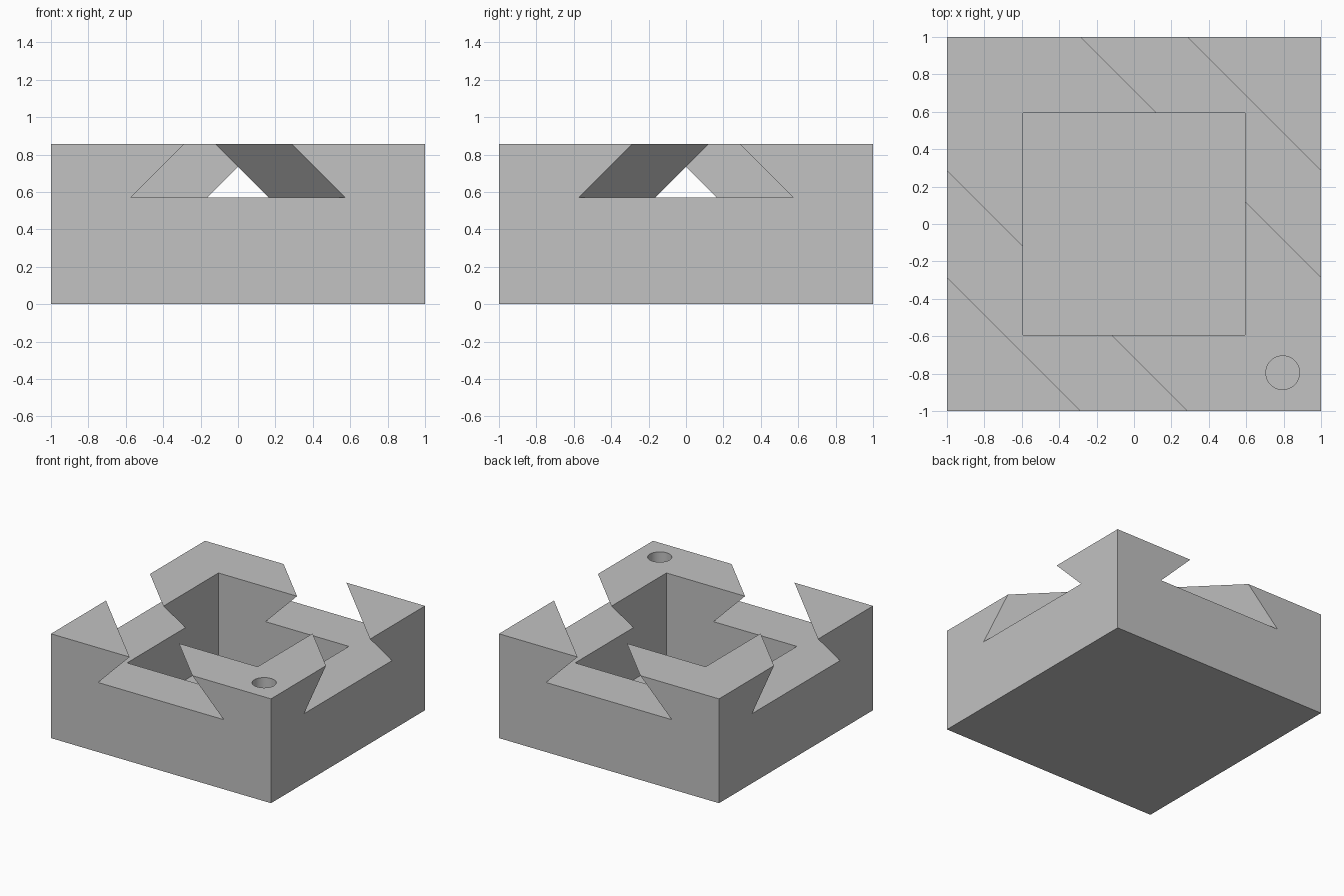
import bpy
import bmesh
import math

U = 1 / 7                      # design unit: the block is 14 units wide
HEIGHT = 6 * U
SLOT_FLOOR = 4 * U
CAVITY_FLOOR = U
CAVITY_HALF = 0.593
HOLE_POS, HOLE_RADIUS, HOLE_DEPTH = 0.795, 0.09, 0.2

if "Cube" in bpy.data.objects:
    bpy.data.objects.remove(bpy.data.objects["Cube"], do_unlink=True)

grey = bpy.data.materials.new("plain grey")
grey.use_nodes = True
colour = (0.54, 0.54, 0.54, 1)
grey.diffuse_color = colour
grey.node_tree.nodes["Principled BSDF"].inputs["Base Color"].default_value = colour


def prism(name, outline, direction):
    """Sweep a closed outline of 3D points along a direction."""
    bm = bmesh.new()
    face = bm.faces.new([bm.verts.new(p) for p in outline])
    swept = bmesh.ops.extrude_face_region(bm, geom=[face])["geom"]
    verts = [v for v in swept if isinstance(v, bmesh.types.BMVert)]
    bmesh.ops.translate(bm, verts=verts, vec=direction)
    bmesh.ops.recalc_face_normals(bm, faces=bm.faces)
    mesh = bpy.data.meshes.new(name)
    bm.to_mesh(mesh)
    bm.free()
    mesh.materials.append(grey)
    obj = bpy.data.objects.new(name, mesh)
    bpy.context.scene.collection.objects.link(obj)
    return obj


def square(half, z):
    return [(-half, -half, z), (half, -half, z), (half, half, z), (-half, half, z)]


def cut(target, cutter):
    cutter.hide_render = True
    cutter.hide_set(True)
    mod = target.modifiers.new(cutter.name, "BOOLEAN")
    mod.operation = "DIFFERENCE"
    mod.solver = "EXACT"
    mod.object = cutter


# Square block
block = prism("block", square(1, 0), (0, 0, HEIGHT))

# Central square pocket with a closed floor
cut(block, prism("pocket_cutter", square(CAVITY_HALF, CAVITY_FLOOR), (0, 0, 1)))

# Two diagonal dovetail slots, wider at the floor than at the top
RISE = 0.1                     # carries the slanted sides past the top surface
top = HEIGHT + RISE
for side, name in ((-1, "front_slot_cutter"), (1, "back_slot_cutter")):
    profile = [(-4 * U, SLOT_FLOOR), (4 * U, SLOT_FLOOR),
               (2 * U - RISE, top), (-2 * U + RISE, top)]
    outline = [((side + s) / 2 - 2, (side + s) / 2 + 2, z) for s, z in profile]
    cut(block, prism(name, outline, (4, -4, 0)))

# Round blind hole in one corner
ring = [(HOLE_POS + HOLE_RADIUS * math.cos(a), -HOLE_POS + HOLE_RADIUS * math.sin(a),
         HEIGHT - HOLE_DEPTH) for a in (math.tau * i / 48 for i in range(48))]
cut(block, prism("hole_cutter", ring, (0, 0, 1)))

# Apply the cuts, then keep flat faces crisp and the hole wall smooth
bpy.ops.object.select_all(action="DESELECT")
block.select_set(True)
bpy.context.view_layer.objects.active = block
for mod in list(block.modifiers):
    bpy.ops.object.modifier_apply(modifier=mod.name)
bpy.ops.object.shade_smooth_by_angle(angle=math.radians(30))
for obj in [o for o in bpy.data.objects if o.name.endswith("_cutter")]:
    bpy.data.objects.remove(obj, do_unlink=True)
